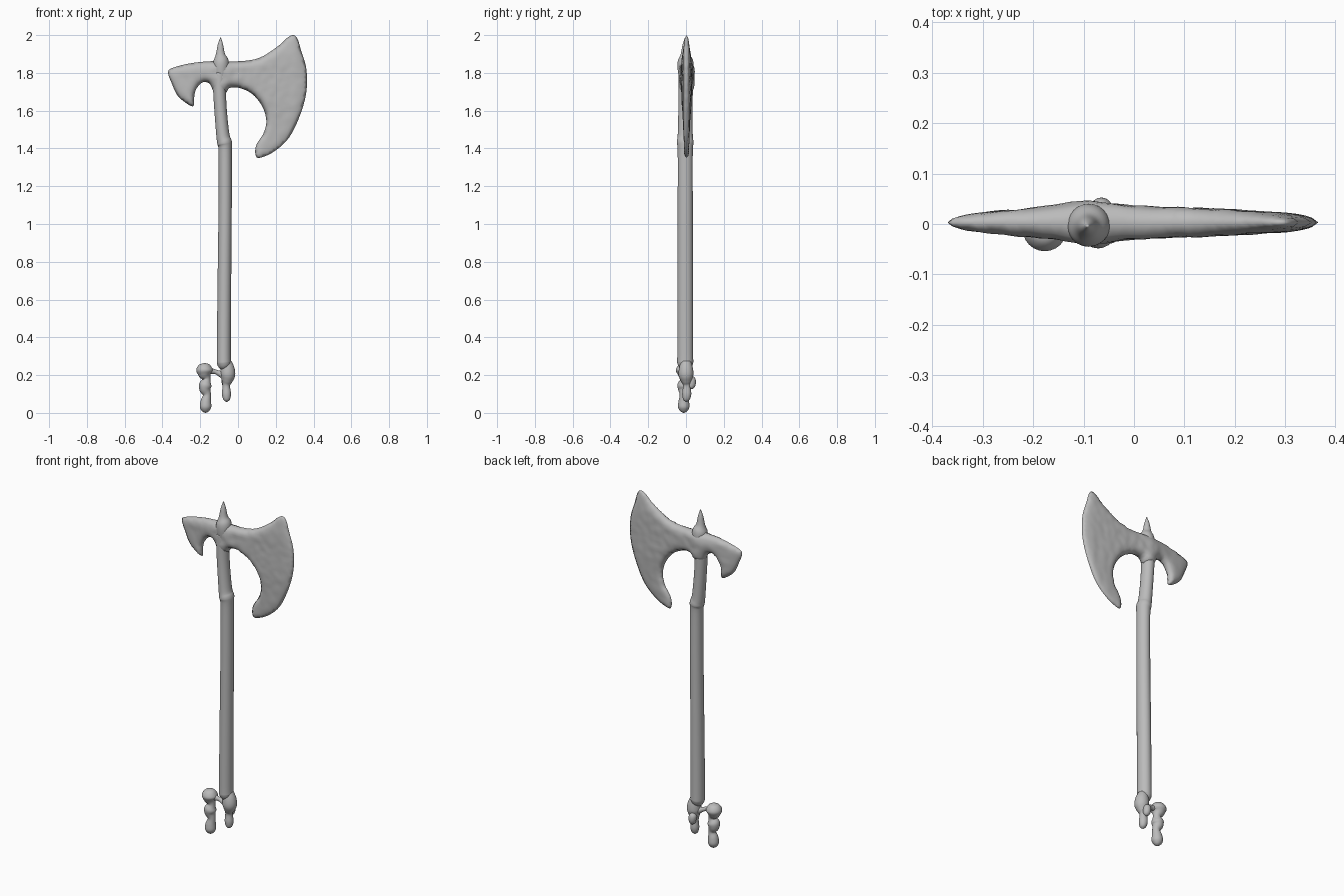
import bpy, bmesh, math
from mathutils import Vector, noise
from mathutils.geometry import delaunay_2d_cdt, intersect_point_line

cube = bpy.data.objects.get("Cube")
if cube:
    bpy.data.objects.remove(cube, do_unlink=True)

grey = bpy.data.materials.new("plain grey")
grey.use_nodes = True
tone = (0.5, 0.5, 0.5, 1)
grey.diffuse_color = tone
grey.node_tree.nodes["Principled BSDF"].inputs["Base Color"].default_value = tone


def finish(bm, name):
    bmesh.ops.recalc_face_normals(bm, faces=bm.faces)
    mesh = bpy.data.meshes.new(name)
    for f in bm.faces:
        f.smooth = True
    bm.to_mesh(mesh)
    bm.free()
    mesh.materials.append(grey)
    obj = bpy.data.objects.new(name, mesh)
    bpy.context.collection.objects.link(obj)
    return obj


def spline(points, steps, closed=False):
    """Smooth curve through points of any dimension."""
    pts = [Vector(p) for p in points]
    n = len(pts)
    pick = (lambda i: pts[i % n]) if closed else (lambda i: pts[max(0, min(n - 1, i))])
    out = []
    for i in range(n if closed else n - 1):
        a, b, c, d = (pick(i + k) for k in (-1, 0, 1, 2))
        for s in range(steps):
            t = s / steps
            out.append(b + (c - a) * (t / 2) + (a * 2 - b * 5 + c * 4 - d) * (t * t / 2)
                       + (b * 3 - a - c * 3 + d) * (t ** 3 / 2))
    return out if closed else out + [pts[-1]]


def tube(name, rings, depth=1.0, steps=5, sides=24):
    """Round body along a path; each ring is x, y, z and radius."""
    path = spline(rings, steps)
    bm = bmesh.new()
    loops = []
    for i, p in enumerate(path):
        ahead, behind = path[min(i + 1, len(path) - 1)], path[max(i - 1, 0)]
        run = (ahead - behind).to_3d().normalized()
        u = Vector((0, 1, 0)).cross(run).normalized()
        v = run.cross(u)
        r = max(p[3], 0.001)
        loop = []
        for k in range(sides):
            a = math.tau * k / sides
            loop.append(bm.verts.new(p.to_3d() + u * r * math.cos(a) + v * r * depth * math.sin(a)))
        loops.append(loop)
    for lo, hi in zip(loops, loops[1:]):
        for k in range(sides):
            j = (k + 1) % sides
            bm.faces.new((lo[k], lo[j], hi[j], hi[k]))
    bm.faces.new(loops[0])
    bm.faces.new(loops[-1])
    return finish(bm, name)


# Axe head: hooked beak on the left, broad crescent blade on the right
outline = spline([
    (-.37, 1.80), (-.35, 1.825), (-.256, 1.85), (-.14, 1.862), (.01, 1.862), (.114, 1.88),
    (.21, 1.94), (.26, 1.985), (.293, 2.0), (.315, 1.98), (.335, 1.915), (.362, 1.82),
    (.362, 1.70), (.33, 1.58), (.272, 1.46), (.193, 1.385), (.114, 1.35), (.092, 1.37),
    (.098, 1.42), (.135, 1.48), (.15, 1.545), (.13, 1.62), (.077, 1.687), (.008, 1.72),
    (-.045, 1.72), (-.07, 1.69), (-.125, 1.70), (-.15, 1.742), (-.188, 1.75),
    (-.222, 1.713), (-.232, 1.67), (-.235, 1.625), (-.267, 1.635), (-.32, 1.68),
    (-.351, 1.745)], 5, closed=True)
sides = list(zip(outline, outline[1:] + outline[:1]))


def edge_distance(p):
    best = 1.0
    for a, b in sides:
        q, t = intersect_point_line(p, a, b)
        q = a.lerp(b, max(0, min(1, t)))
        best = min(best, (q.xy - p).length)
    return best


def inside(p):
    hit = False
    for a, b in sides:
        if (a.y > p.y) != (b.y > p.y):
            if p.x < a.x + (b.x - a.x) * (p.y - a.y) / (b.y - a.y):
                hit = not hit
    return hit


def half_thickness(p):
    table = [(-.38, .011), (-.3, .02), (-.2, .029), (-.09, .043), (0, .033),
             (.1, .029), (.2, .025), (.3, .019), (.38, .01)]
    t = table[-1][1]
    for (x0, t0), (x1, t1) in zip(table, table[1:]):
        if x0 <= p.x <= x1:
            t = t0 + (t1 - t0) * (p.x - x0) / (x1 - x0)
    horn = min(1, max(0.5, 0.5 + (p.y - 1.4) * 2))
    tip = min(1, max(0.5, 1 - (p.y - 1.88) * 4))
    return t * horn * tip


step = 0.014
points = list(outline)
for i in range(54):
    for j in range(48):
        p = Vector((-.375 + (i + j % 2 / 2) * step, 1.345 + j * step))
        if inside(p) and edge_distance(p) > 0.006:
            points.append(p)
flat, _, faces, *_ = delaunay_2d_cdt(points, [], [list(range(len(outline)))], 1, 1e-5)
depths = []
for p in flat:
    d = min(edge_distance(p) / 0.045, 1)
    depths.append(half_thickness(p) * math.sqrt(max(0, 1 - (1 - d) ** 2)) if d > 0.002 else 0)
bm = bmesh.new()
for side in (-1, 1):
    verts = []
    for p, h in zip(flat, depths):
        # Lightly hammered surface
        dent = noise.noise(Vector((p.x * 28, side * 5, p.y * 28))) * 0.1
        verts.append(bm.verts.new((p.x, 0.003 + side * h * (1 + dent), p.y)))
    for f in faces:
        bm.faces.new([verts[k] for k in f])
bmesh.ops.remove_doubles(bm, verts=bm.verts, dist=0.0002)
bmesh.ops.delete(bm, geom=[v for v in bm.verts if not v.link_faces], context="VERTS")
finish(bm, "axe_head")

# Spike on top of the head
tube("top_spike", [(-.09, 0, 1.74, .032), (-.09, -.002, 1.82, .042), (-.09, -.003, 1.865, .04),
                   (-.093, -.004, 1.9, .024), (-.093, -.004, 1.95, .014), (-.092, -.004, 1.987, .002)])

# Long handle, bent below the head with a slight collar at the bend
tube("handle", [(-.07, -.003, .235, .022), (-.074, -.004, .26, .036), (-.075, -.004, .32, .037),
                (-.072, -.004, .7, .036), (-.068, -.004, 1.1, .035), (-.068, -.004, 1.38, .035),
                (-.071, -.004, 1.43, .039), (-.08, -.004, 1.47, .035), (-.092, -.003, 1.6, .033),
                (-.098, -.002, 1.72, .034), (-.095, 0, 1.8, .036)], depth=1.14)

# Knot at the foot of the handle, with its hanging end
tube("foot_knot", [(-.063, 0, .27, .028), (-.056, 0, .235, .037), (-.054, 0, .2, .039),
                   (-.058, .002, .17, .029), (-.062, .004, .145, .02), (-.061, .004, .1, .024),
                   (-.06, .002, .07, .017), (-.06, .002, .058, .002)])
tube("knot_lump", [(-.066, .02, .195, .003), (-.066, .028, .18, .02), (-.064, .031, .155, .021),
                   (-.062, .026, .135, .015), (-.062, .022, .128, .002)])

# Thin link out to the side cord
tube("cord_link", [(-.06, 0, .19, .025), (-.09, -.002, .205, .017), (-.118, -.006, .217, .012),
                   (-.145, -.01, .222, .016), (-.175, -.012, .228, .02)])

# Beaded side cord
tube("side_cord", [(-.176, -.01, .264, .002), (-.176, -.01, .255, .028), (-.177, -.01, .228, .044),
                   (-.175, -.01, .203, .034), (-.167, -.01, .178, .021), (-.173, -.012, .15, .033),
                   (-.174, -.012, .125, .03), (-.164, -.012, .095, .021), (-.17, -.012, .06, .028),
                   (-.172, -.012, .03, .03), (-.172, -.012, .009, .018), (-.172, -.012, 0, .002)])
